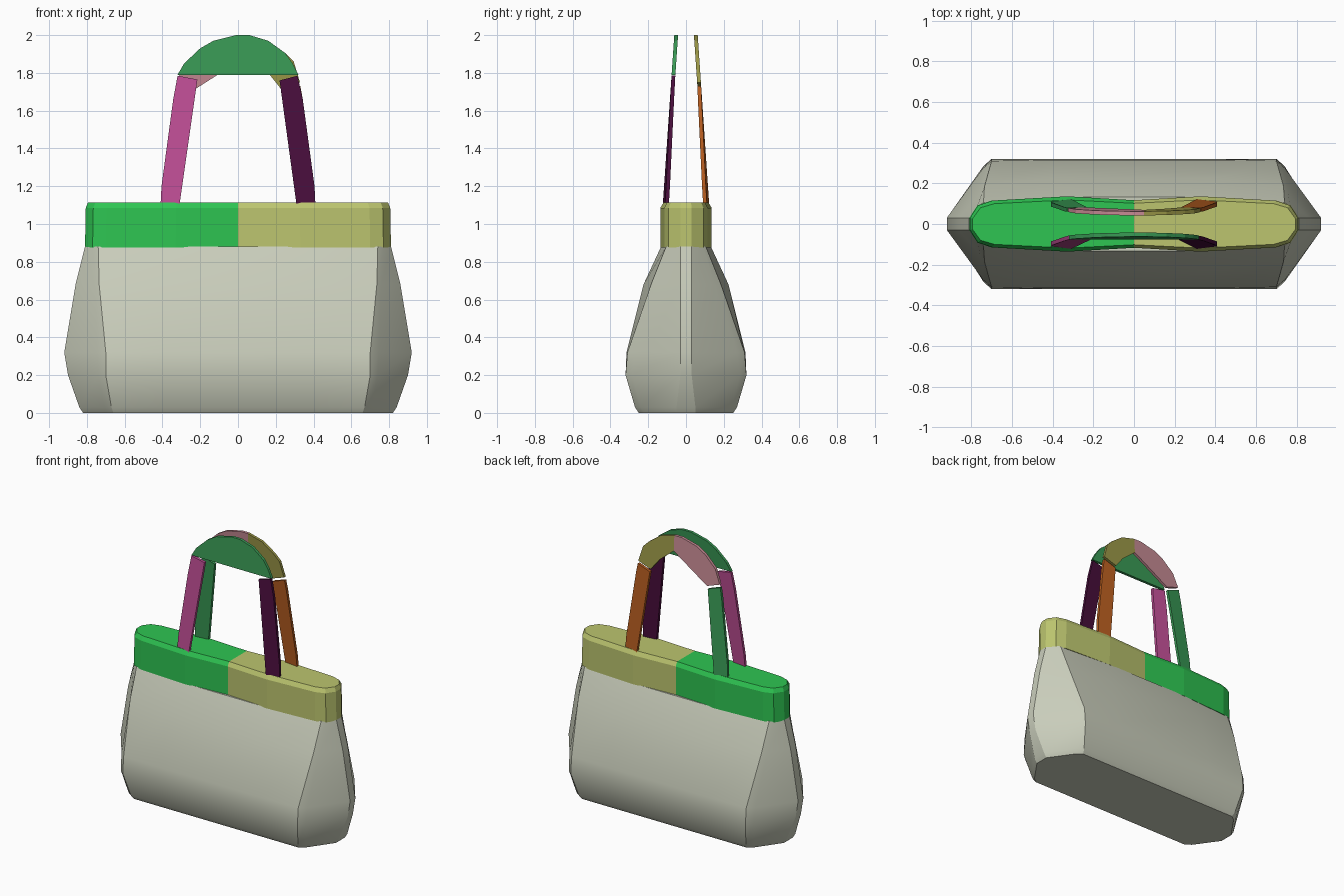
import bpy
import bmesh
import math

if "Cube" in bpy.data.objects:
    bpy.data.objects.remove(bpy.data.objects["Cube"], do_unlink=True)


def material(name, rgb):
    """Flat material from 0-255 display values, stored as linear colour."""
    lin = [((c / 255 + 0.055) / 1.055) ** 2.4 for c in rgb] + [1]
    m = bpy.data.materials.new(name)
    m.use_nodes = True
    m.diffuse_color = lin
    m.node_tree.nodes["Principled BSDF"].inputs["Base Color"].default_value = lin
    return m


STONE = material("stone grey", (201, 205, 187))
GREEN = material("bright green", (46, 197, 82))
YELLOW = material("soft yellow", (188, 197, 111))
PINK = material("magenta pink", (192, 78, 150))
PURPLE = material("dark purple", (74, 14, 61))
FOREST = material("forest green", (57, 154, 85))
ORANGE = material("burnt orange", (184, 94, 32))
OLIVE = material("olive", (157, 153, 72))
ROSE = material("dusty rose", (198, 138, 147))


def loft(name, rings, mat):
    """Join closed rings of equal length with quads and cap both ends."""
    bm = bmesh.new()
    loops = [[bm.verts.new(p) for p in ring] for ring in rings]
    n = len(loops[0])
    for a, b in zip(loops, loops[1:]):
        for i in range(n):
            j = (i + 1) % n
            bm.faces.new((a[i], a[j], b[j], b[i]))
    bm.faces.new(loops[0])
    bm.faces.new(loops[-1])
    bmesh.ops.recalc_face_normals(bm, faces=bm.faces)
    mesh = bpy.data.meshes.new(name)
    bm.to_mesh(mesh)
    bm.free()
    obj = bpy.data.objects.new(name, mesh)
    bpy.context.collection.objects.link(obj)
    mesh.materials.append(mat)
    return obj


def full_ring(quarter, z):
    """Mirror a quarter outline (end to middle) over both axes."""
    half = quarter + [(-x, y) for x, y in reversed(quarter)]
    return [(x, y, z) for x, y in half + [(x, -y) for x, y in reversed(half)]]


# Bag body: quarter sections from the narrow end round to the front panel
sections = [
    (0.00, [(.82, .05), (.70, .22), (.66, .25), (.40, .25)]),
    (0.03, [(.84, .05), (.71, .24), (.67, .27), (.40, .27)]),
    (0.20, [(.90, .03), (.74, .285), (.70, .32), (.40, .32)]),
    (0.32, [(.92, .03), (.745, .27), (.70, .31), (.40, .315)]),
    (0.68, [(.86, .03), (.757, .15), (.735, .185), (.40, .225)]),
    (0.88, [(.81, .03), (.77, .09), (.74, .105), (.35, .132)]),
]
body = loft("bag_body", [full_ring(q, z) for z, q in sections], STONE)
bpy.ops.object.select_all(action='DESELECT')
body.select_set(True)
bpy.context.view_layer.objects.active = body
bpy.ops.object.shade_smooth_by_angle(angle=math.radians(28))


# Top band: two halves, slightly pinched where they meet
def band_half(name, side, mat):
    outline = [(0, .117), (.33, .136), (.70, .115), (.77, .092), (.81, .03)]
    outline += [(x, -y) for x, y in reversed(outline)]
    levels = [(0.875, 1.0, 1.0), (1.085, 0.995, 1.0), (1.115, 0.98, 0.87)]
    rings = [[(side * x * sx, y * sy, z) for x, y in outline]
             for z, sx, sy in levels]
    loft(name, rings, mat)


band_half("right_band", -1, GREEN)
band_half("left_band", 1, YELLOW)


# Handle pieces: flat outlines in x and z that lean inwards as they rise
def handle_piece(name, outline, facing, mat, curl=0.0):
    def ring(offset):
        pts = []
        for x, z in outline:
            y = 0.112 - 0.0678 * (z - 1.115) + offset - curl * max(0, abs(x) - .33)
            pts.append((x, facing * y, z))
        return pts
    loft(name, [ring(-0.010), ring(0.010)], mat)


def strap(name, side, facing, top_out, top_in, mat):
    outline = [(.31, 1.10), (.41, 1.10), (.405, 1.20), (.343, 1.66),
               top_out, top_in]
    handle_piece(name, [(side * x, z) for x, z in outline], facing, mat, 0.15)


strap("front_right_strap", -1, -1, (.32, 1.785), (.215, 1.765), PINK)
strap("front_left_strap", 1, -1, (.315, 1.785), (.22, 1.76), PURPLE)
strap("back_right_strap", -1, 1, (.33, 1.73), (.232, 1.695), FOREST)
strap("back_left_strap", 1, 1, (.33, 1.73), (.232, 1.695), ORANGE)

# Solid front arch
handle_piece("front_arch", [
    (-.32, 1.79), (-.285, 1.85), (-.20, 1.93), (-.13, 1.97), (-.01, 2.0),
    (.06, 2.0), (.16, 1.97), (.25, 1.905), (.29, 1.85), (.32, 1.79)],
    -1, FOREST)

# Back arch in two pieces
handle_piece("back_arch_right", [
    (.05, 2.0), (-.01, 2.0), (-.13, 1.97), (-.20, 1.93), (-.285, 1.85),
    (-.325, 1.75), (-.225, 1.715), (.05, 1.89)], 1, ROSE)
handle_piece("back_arch_left", [
    (.05, 2.0), (.16, 1.97), (.25, 1.905), (.295, 1.86), (.328, 1.75),
    (.228, 1.715), (.16, 1.80), (.05, 1.89)], 1, OLIVE)
